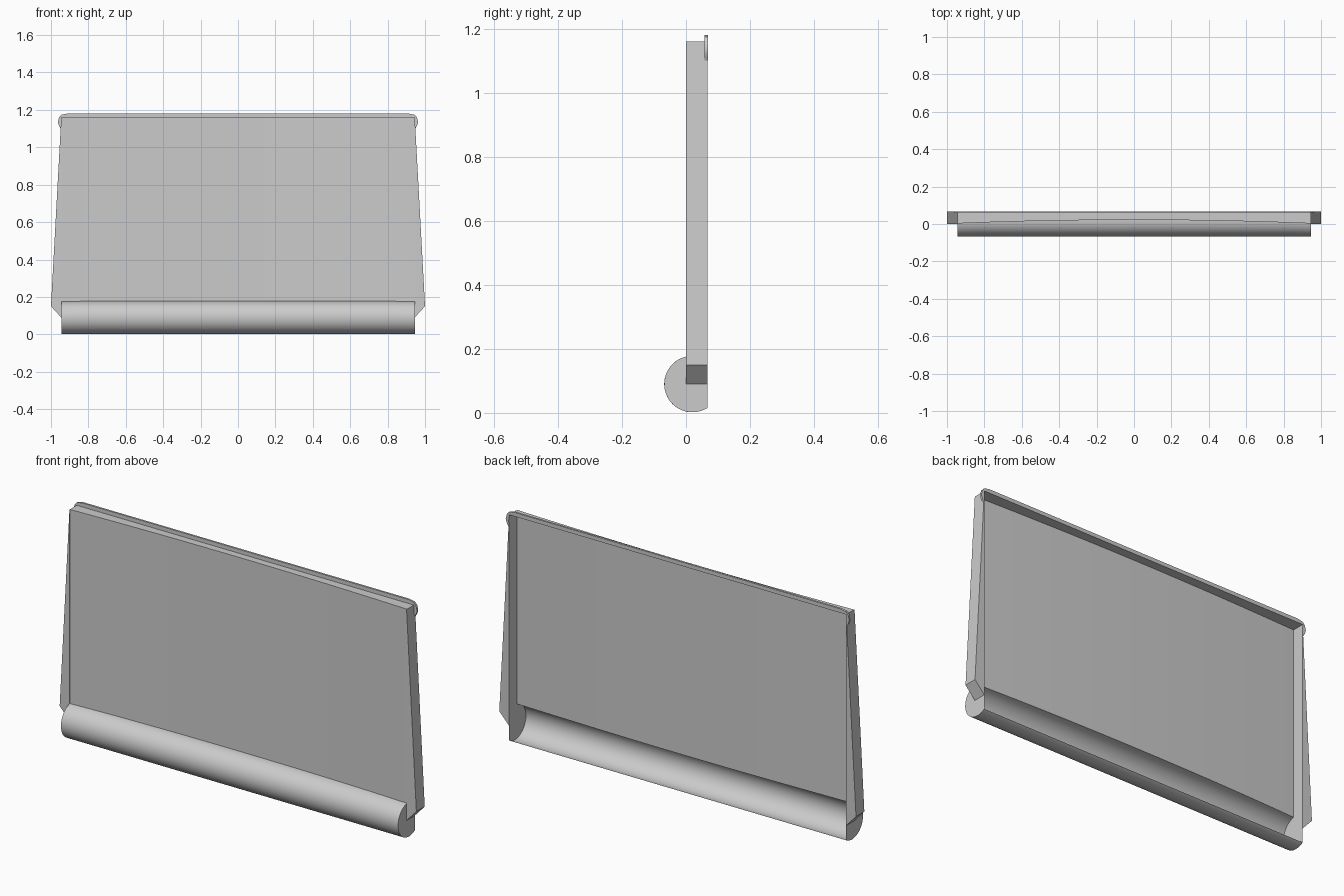
import bpy, bmesh, math

if "Cube" in bpy.data.objects:
    bpy.data.objects.remove(bpy.data.objects["Cube"])

W = 0.945            # half width of the inner body
BACK = 0.067         # rear plane
CY, CZ, R = 0.02, 0.09, 0.088   # rolled bottom edge: centre and radius
TOP = 1.16
END = -math.acos((BACK - CY) / R) + 2 * math.pi   # where the roll meets the rear plane


def make_object(name, bm, recalc=True):
    if recalc:
        bmesh.ops.recalc_face_normals(bm, faces=bm.faces)
    mesh = bpy.data.meshes.new(name)
    bm.to_mesh(mesh)
    bm.free()
    obj = bpy.data.objects.new(name, mesh)
    bpy.context.collection.objects.link(obj)
    bpy.context.view_layer.objects.active = obj
    obj.select_set(True)
    bpy.ops.object.shade_smooth_by_angle(angle=math.radians(30))
    obj.select_set(False)
    return obj


def prism(name, outline, y0, y1):
    """Solid with an x-z outline, running from y0 to y1."""
    bm = bmesh.new()
    face = bm.faces.new([bm.verts.new((x, y0, z)) for x, z in outline])
    ext = bmesh.ops.extrude_face_region(bm, geom=[face])
    for v in ext["geom"]:
        if isinstance(v, bmesh.types.BMVert):
            v.co.y = y1
    return make_object(name, bm)


def panel_y(x):
    """Shallow inward bow of the front panel."""
    return 0.003 + 0.019 * (1 - (x / W) ** 2)


def profile(x, steps=32):
    """Top wall, front panel and rolled bottom edge as (y, z) points."""
    y = panel_y(x)
    start = math.acos((y - CY) / R)
    pts = [(BACK, TOP), (y, TOP)]
    for i in range(steps + 1):
        a = start + (END - start) * i / steps
        pts.append((CY + R * math.cos(a), CZ + R * math.sin(a)))
    return pts


# Thin front shell: top wall, bowed panel and open-backed roll
bm = bmesh.new()
cols = 16
rows = []
for c in range(cols + 1):
    x = -W + 2 * W * c / cols
    rows.append([bm.verts.new((x, y, z)) for y, z in profile(x)])
for a, b in zip(rows, rows[1:]):
    for i in range(len(a) - 1):
        bm.faces.new((a[i], a[i + 1], b[i + 1], b[i]))
make_object("front_shell", bm)

for s, side in ((-1, "left"), (1, "right")):
    # Tapered side rail
    prism(side + "_side_rail",
          [(s * W, TOP), (s * 1.0, 0.15), (s * W, 0.09)], 0.0, BACK)

    # Flat cap closing the end of the roll
    bm = bmesh.new()
    bm.faces.new([bm.verts.new((s * W, y, z)) for y, z in profile(W)[2:]]
                 + [bm.verts.new((s * W, BACK, CZ))])
    cap = make_object(side + "_roll_cap", bm, False)

# Raised lip along the top rear edge, curling down around the corners
half = [(0.915, 1.18), (0.945, 1.174), (0.957, 1.16), (0.963, 1.135),
        (0.958, 1.118), (0.948, 1.10), (0.945, 1.16)]
prism("top_lip", half + [(-x, z) for x, z in reversed(half)], 0.058, 0.068)
